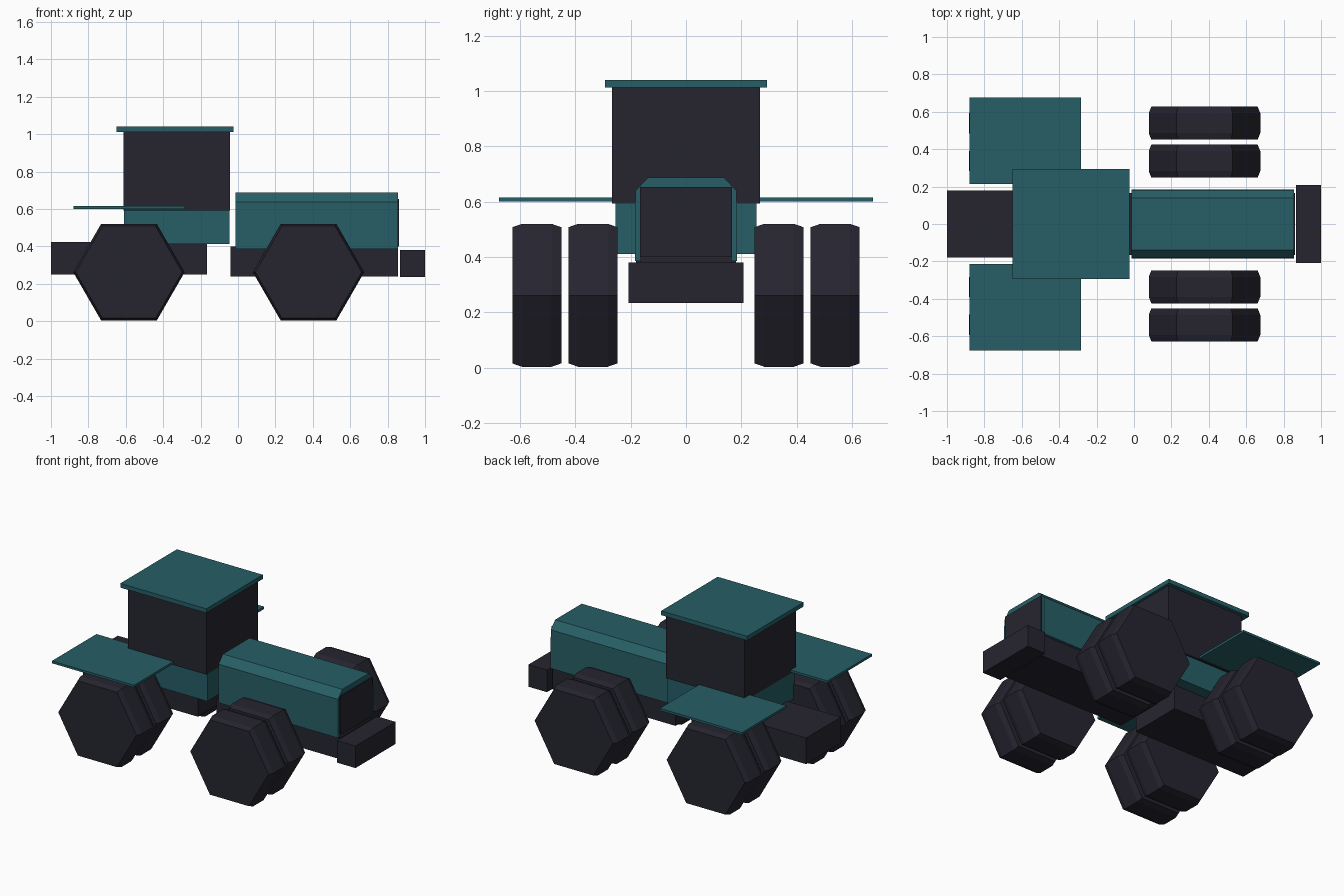
import bpy
import bmesh
from math import cos, sin, pi

cube = bpy.data.objects.get("Cube")
if cube:
    bpy.data.objects.remove(cube, do_unlink=True)


def material(name, rgb):
    mat = bpy.data.materials.new(name)
    mat.use_nodes = True
    mat.diffuse_color = (*rgb, 1)
    mat.node_tree.nodes["Principled BSDF"].inputs["Base Color"].default_value = (*rgb, 1)
    return mat


teal = material("teal paint", (0.0194, 0.114, 0.133))
dark = material("dark charcoal", (0.0194, 0.0185, 0.0296))


def loft(name, rings, mat):
    """Skin matching closed rings of points and cap both ends."""
    bm = bmesh.new()
    loops = [[bm.verts.new(p) for p in ring] for ring in rings]
    n = len(loops[0])
    for a, b in zip(loops, loops[1:]):
        for i in range(n):
            j = (i + 1) % n
            bm.faces.new((a[i], a[j], b[j], b[i]))
    bm.faces.new(loops[0])
    bm.faces.new(loops[-1])
    bmesh.ops.recalc_face_normals(bm, faces=bm.faces)
    mesh = bpy.data.meshes.new(name)
    bm.to_mesh(mesh)
    bm.free()
    mesh.materials.append(mat)
    obj = bpy.data.objects.new(name, mesh)
    bpy.context.collection.objects.link(obj)
    return obj


def box(name, x, y, z, mat):
    rings = [[(x[0], y[0], h), (x[1], y[0], h), (x[1], y[1], h), (x[0], y[1], h)] for h in z]
    return loft(name, rings, mat)


def wheel(name, x, y, width=0.177, radius=0.298, z=0.262):
    """Six-sided tyre with chamfered shoulders."""
    half, rim = width / 2, radius - 0.014
    section = [(-half, rim), (-half + 0.035, radius), (half - 0.035, radius), (half, rim)]
    rings = [[(x + r * cos(k * pi / 3), y + dy, z + r * sin(k * pi / 3)) for k in range(6)]
             for dy, r in section]
    return loft(name, rings, dark)


# Chassis and nose weight
box("rear_chassis", (-1.0, -0.165), (-0.18, 0.18), (0.25, 0.422), dark)
box("front_chassis", (-0.04, 0.855), (-0.167, 0.167), (0.24, 0.40), dark)
box("nose_weight", (0.865, 1.0), (-0.208, 0.208), (0.235, 0.38), dark)

# Cab
box("cab_base", (-0.61, -0.045), (-0.255, 0.255), (0.412, 0.597), teal)
box("cab_windows", (-0.612, -0.043), (-0.268, 0.268), (0.593, 1.012), dark)
box("cab_roof", (-0.65, -0.025), (-0.293, 0.293), (1.012, 1.04), teal)

# Hood with chamfered shoulders, and its grille
half_profile = [(0.185, 0.385), (0.183, 0.638), (0.138, 0.687)]
profile = half_profile + [(-y, z) for y, z in reversed(half_profile)]
loft("hood", [[(x, y, z) for y, z in profile] for x in (-0.013, 0.855)], teal)
box("grille", (0.84, 0.862), (-0.166, 0.166), (0.40, 0.653), dark)

# Fenders and twin wheels on both sides
for side, sign in (("near", -1), ("far", 1)):
    box(f"{side}_fender", (-0.88, -0.283), sorted((sign * 0.213, sign * 0.676)),
        (0.60, 0.615), teal)
    for axle, x in (("rear", -0.583), ("front", 0.377)):
        wheel(f"{side}_{axle}_inner_wheel", x, sign * 0.336)
        wheel(f"{side}_{axle}_outer_wheel", x, sign * 0.539)
